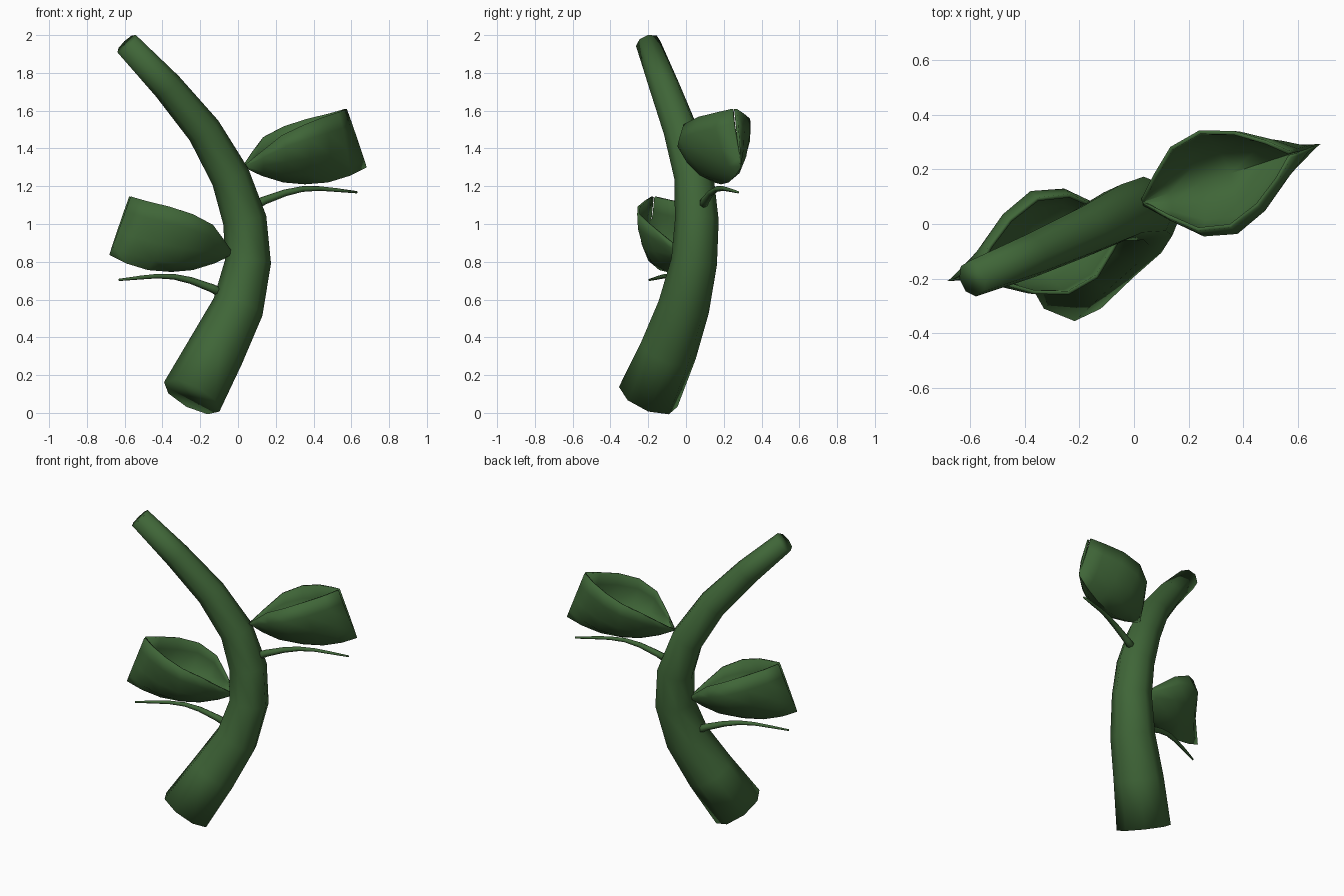
import bpy, bmesh, math
from mathutils import Vector, Matrix

old = bpy.data.objects.get("Cube")
if old:
    bpy.data.objects.remove(old, do_unlink=True)

green = bpy.data.materials.new("leaf_green")
green.use_nodes = True
colour = (0.05, 0.132, 0.039, 1)
green.diffuse_color = colour
bsdf = green.node_tree.nodes["Principled BSDF"]
bsdf.inputs["Base Color"].default_value = colour
bsdf.inputs["Roughness"].default_value = 0.7


def finish(name, bm, matrix, angle):
    """Turn a bmesh into a smooth-shaded green object."""
    bmesh.ops.recalc_face_normals(bm, faces=bm.faces)
    bm.transform(matrix)
    mesh = bpy.data.meshes.new(name)
    bm.to_mesh(mesh)
    bm.free()
    mesh.materials.append(green)
    obj = bpy.data.objects.new(name, mesh)
    bpy.context.collection.objects.link(obj)
    bpy.ops.object.select_all(action='DESELECT')
    obj.select_set(True)
    bpy.context.view_layer.objects.active = obj
    bpy.ops.object.shade_smooth_by_angle(angle=math.radians(angle))
    return obj


def tube(name, path, sides, matrix=Matrix()):
    """Capped, fully smooth tube through (x, y, z, radius) points."""
    bm = bmesh.new()
    pts = [Vector(p[:3]) for p in path]
    rings = []
    for i, p in enumerate(pts):
        tangent = (pts[min(i + 1, len(pts) - 1)] - pts[max(i - 1, 0)]).normalized()
        side = tangent.cross(Vector((0, 1, 0))).normalized()
        up = side.cross(tangent)
        ring = []
        for k in range(sides):
            a = math.tau * k / sides
            ring.append(bm.verts.new(p + path[i][3] * (side * math.cos(a) + up * math.sin(a))))
        rings.append(ring)
    for a, b in zip(rings, rings[1:]):
        for k in range(sides):
            n = (k + 1) % sides
            bm.faces.new((a[k], a[n], b[n], b[k]))
    bm.faces.new(rings[0])
    bm.faces.new(rings[-1])
    return finish(name, bm, matrix, 180)


# Boat-shaped leaf stations: keel reach, rim reach, half width, keel height, rim height
STATIONS = [
    (0, 0, 0.012, 0, 0.01),
    (0.10, 0.07, 0.082, -0.045, 0.08),
    (0.22, 0.16, 0.16, -0.08, 0.165),
    (0.34, 0.28, 0.185, -0.09, 0.222),
    (0.47, 0.40, 0.143, -0.08, 0.262),
    (0.59, 0.50, 0.075, -0.045, 0.288),
    (0.685, 0.57, 0.012, 0, 0.31),
]
# Cross-section from rim to rim: sideways fraction, height fraction;
# one side curls inwards, the other stands open
SECTION = [(-1.02, 1), (-1.18, 0.75), (-0.9, 0.42), (-0.5, 0.15), (0, 0),
           (0.45, 0.15), (0.76, 0.42), (0.95, 0.75), (1.0, 1)]


def folded_leaf(name, matrix):
    bm = bmesh.new()
    rows = []
    for i, (keel, rim, width, low, high) in enumerate(STATIONS):
        tilt = 0.006 * math.sin(math.pi * i / (len(STATIONS) - 1))
        rows.append([bm.verts.new((keel + (rim - keel) * h, width * s,
                                   low + (high - low) * h - tilt * s))
                     for s, h in SECTION])
    for a, b in zip(rows, rows[1:]):
        for k in range(len(a) - 1):
            bm.faces.new((a[k], b[k], b[k + 1], a[k + 1]))
    obj = finish(name, bm, matrix, 60)
    # Give the leaf a thin wall, grown towards the hollow
    wall = obj.modifiers.new("wall", 'SOLIDIFY')
    wall.thickness = 0.014
    keel_face = min(obj.data.polygons, key=lambda f: f.center.z)
    wall.offset = 1 if keel_face.normal.z > 0 else -1
    return obj


# Main stem
tube("stem", [
    (-0.245, -0.2, 0.085, 0.166), (-0.115, -0.093, 0.33, 0.153),
    (0.0, -0.012, 0.56, 0.137), (0.053, 0.043, 0.80, 0.122),
    (0.036, 0.057, 1.02, 0.116), (-0.04, 0.042, 1.25, 0.104),
    (-0.18, -0.028, 1.495, 0.092), (-0.375, -0.115, 1.73, 0.081),
    (-0.59, -0.2, 1.955, 0.067)], 8)

# Leaves and the slim stalks below them; the lower pair is the upper one half a turn round
STALK = [(0.07, 0.04, -0.21, 0.027), (0.14, 0.06, -0.175, 0.022),
         (0.25, 0.09, -0.135, 0.018), (0.34, 0.12, -0.115, 0.015),
         (0.43, 0.155, -0.112, 0.012), (0.52, 0.19, -0.12, 0.01),
         (0.63, 0.235, -0.132, 0.006)]
for level, height, turn in (("upper", 1.3, 0), ("lower", 0.836, math.pi)):
    node = Matrix.Translation((0, 0.042, height)) @ Matrix.Rotation(turn, 4, 'Z')
    lean = Matrix.Translation((0.03, 0.038, 0)) @ Matrix.Rotation(math.radians(18), 4, 'Z')
    folded_leaf(level + "_leaf", node @ lean)
    tube(level + "_stalk", STALK, 6, node)
